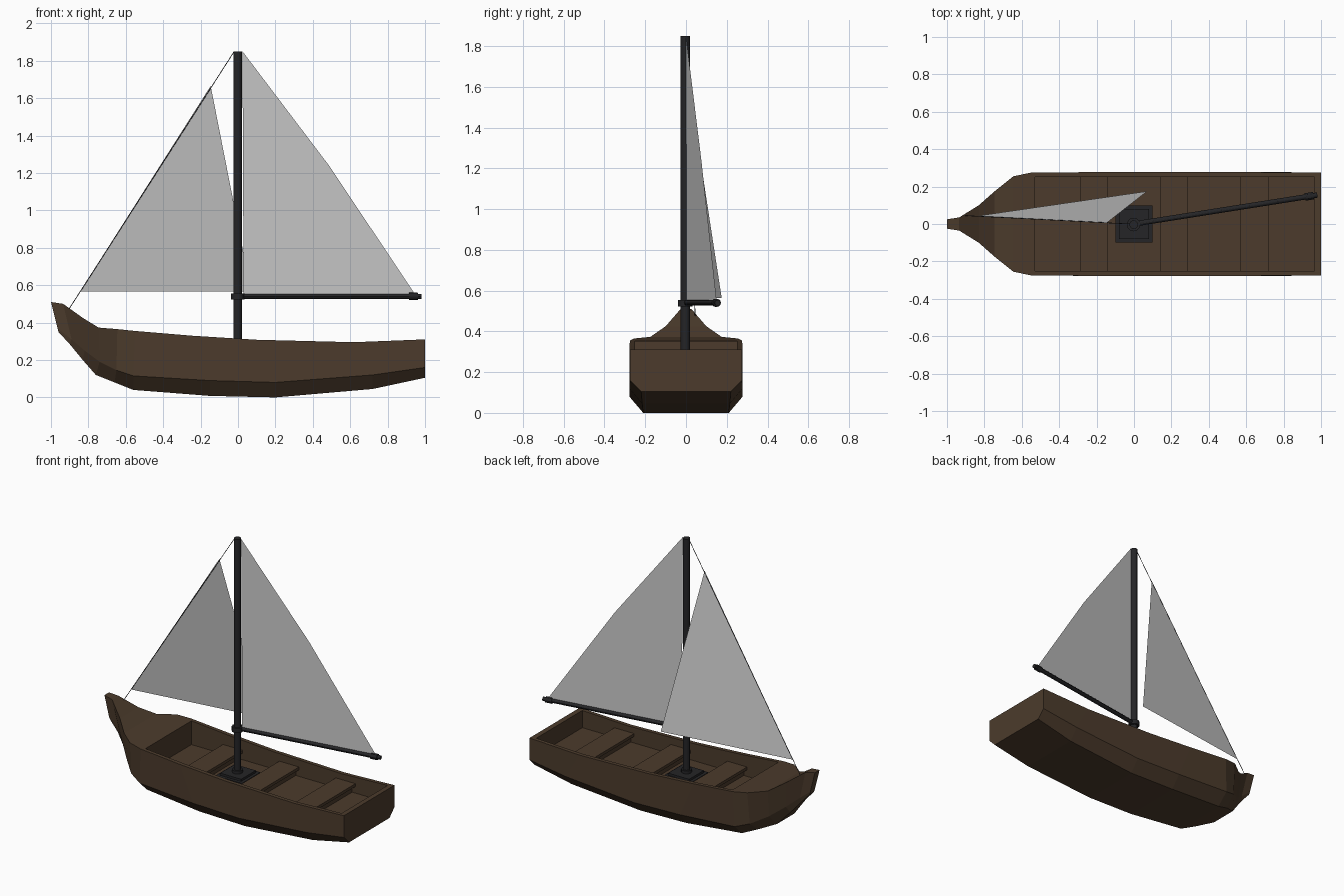
import bpy, bmesh
from mathutils import Vector

if "Cube" in bpy.data.objects:
    bpy.data.objects.remove(bpy.data.objects["Cube"])


def material(name, rgb):
    m = bpy.data.materials.new(name)
    m.diffuse_color = (*rgb, 1)
    m.use_nodes = True
    m.node_tree.nodes["Principled BSDF"].inputs["Base Color"].default_value = m.diffuse_color
    return m


WOOD = material("brown_wood", (0.072, 0.044, 0.025))
DARK = material("dark_spar", (0.018, 0.018, 0.02))


def make(name, verts, faces, mat=None):
    me = bpy.data.meshes.new(name)
    me.from_pydata(verts, [], faces)
    bm = bmesh.new()
    bm.from_mesh(me)
    bmesh.ops.recalc_face_normals(bm, faces=bm.faces)
    bm.to_mesh(me)
    bm.free()
    ob = bpy.data.objects.new(name, me)
    bpy.context.collection.objects.link(ob)
    if mat:
        me.materials.append(mat)
    return ob


def box(name, lo, hi, mat):
    v = [(x, y, z) for x in (lo[0], hi[0]) for y in (lo[1], hi[1]) for z in (lo[2], hi[2])]
    f = [(0, 1, 3, 2), (4, 6, 7, 5), (0, 4, 5, 1), (2, 3, 7, 6), (0, 2, 6, 4), (1, 5, 7, 3)]
    return make(name, v, f, mat)


def rod(name, a, b, r, mat, sides=12, smooth=True):
    a, b = Vector(a), Vector(b)
    d = b - a
    bpy.ops.mesh.primitive_cylinder_add(vertices=sides, radius=r, depth=d.length, location=(a + b) / 2)
    ob = bpy.context.object
    ob.name = name
    ob.rotation_euler = d.to_track_quat('Z', 'Y').to_euler()
    ob.data.materials.append(mat)
    if smooth:
        bpy.ops.object.shade_smooth_by_angle()
    return ob


# Hull: loft through three rails per side, stern to bow
sheer = [(1, .275, .31), (.62, .277, .295), (.1, .277, .308), (-.25, .277, .33), (-.55, .275, .355),
         (-.645, .255, .365), (-.745, .175, .373), (-.83, .1, .425), (-.935, .035, .5), (-1, .025, .51)]
chine = [(1, .275, .16), (.72, .278, .12), (.2, .278, .08), (-.15, .278, .09), (-.56, .27, .115),
         (-.65, .235, .145), (-.74, .155, .19), (-.82, .085, .25), (-.89, .032, .31), (-.965, .025, .37)]
keel = [(1, .22, .105), (.72, .215, .045), (.2, .21, 0), (-.15, .21, .008), (-.56, .19, .04),
        (-.66, .155, .08), (-.76, .095, .12), (-.83, .05, .2), (-.9, .025, .285), (-.96, .02, .35)]
verts, faces = [], []
for s, c, k in zip(sheer, chine, keel):
    half = [s, c, k]
    verts += half + [(x, -y, z) for x, y, z in reversed(half)]
for i in range(len(sheer) - 1):
    for j in range(6):
        n = (j + 1) % 6
        faces.append((i * 6 + j, i * 6 + n, i * 6 + 6 + n, i * 6 + 6 + j))
faces += [tuple(range(6)), tuple(range(len(verts) - 6, len(verts)))]
hull = make("hull", verts, faces, WOOD)

# Cockpit hollow
FLOOR = .19
cutter = box("cockpit_cutter", (-.53, -.25, FLOOR), (.965, .25, .8), WOOD)
cutter.hide_render = True
mod = hull.modifiers.new("cockpit", 'BOOLEAN')
mod.object = cutter
mod.solver = 'EXACT'
bpy.context.view_layer.objects.active = hull
bpy.ops.object.modifier_apply(modifier=mod.name)
bpy.data.objects.remove(cutter)

# Benches with supports
for i, x in enumerate((-.215, .215, .645)):
    box(f"seat_{i + 1}", (x - .075, -.25, .235), (x + .075, .25, .255), WOOD)
    box(f"seat_support_{i + 1}", (x - .05, -.25, FLOOR), (x + .05, .25, .235), WOOD)

# Mast and its step
box("mast_base", (-.1, -.1, FLOOR), (.1, .1, .225), DARK)
box("mast_base_top", (-.08, -.08, .225), (.08, .08, .24), DARK)
rod("mast_foot", (-.002, -.003, .24), (-.002, -.003, .26), .034, DARK)
rod("mast", (-.002, -.003, .24), (-.002, -.003, 1.85), .023, DARK)

# Boom with collar and end cap
along = lambda x: (x, x * .158, .54)
rod("boom_collar", (-.002, -.003, .523), (-.002, -.003, .555), .036, DARK)
rod("boom", along(0), along(.98), .014, DARK)
rod("boom_cap", along(.915), along(.96), .02, DARK)

# Sails and forestay
make("main_sail", [(.024, 0, 1.85), (.03, .003, .553), (.945, .15, .553), (.49, .076, 1.235)],
     [(0, 1, 3), (1, 2, 3)])
make("jib_sail", [(-.146, .006, 1.665), (-.845, .042, .565), (.07, .175, .565)], [(0, 1, 2)])
rod("forestay", (-.02, 0, 1.85), (-.905, .045, .47), .002, DARK, 6)
